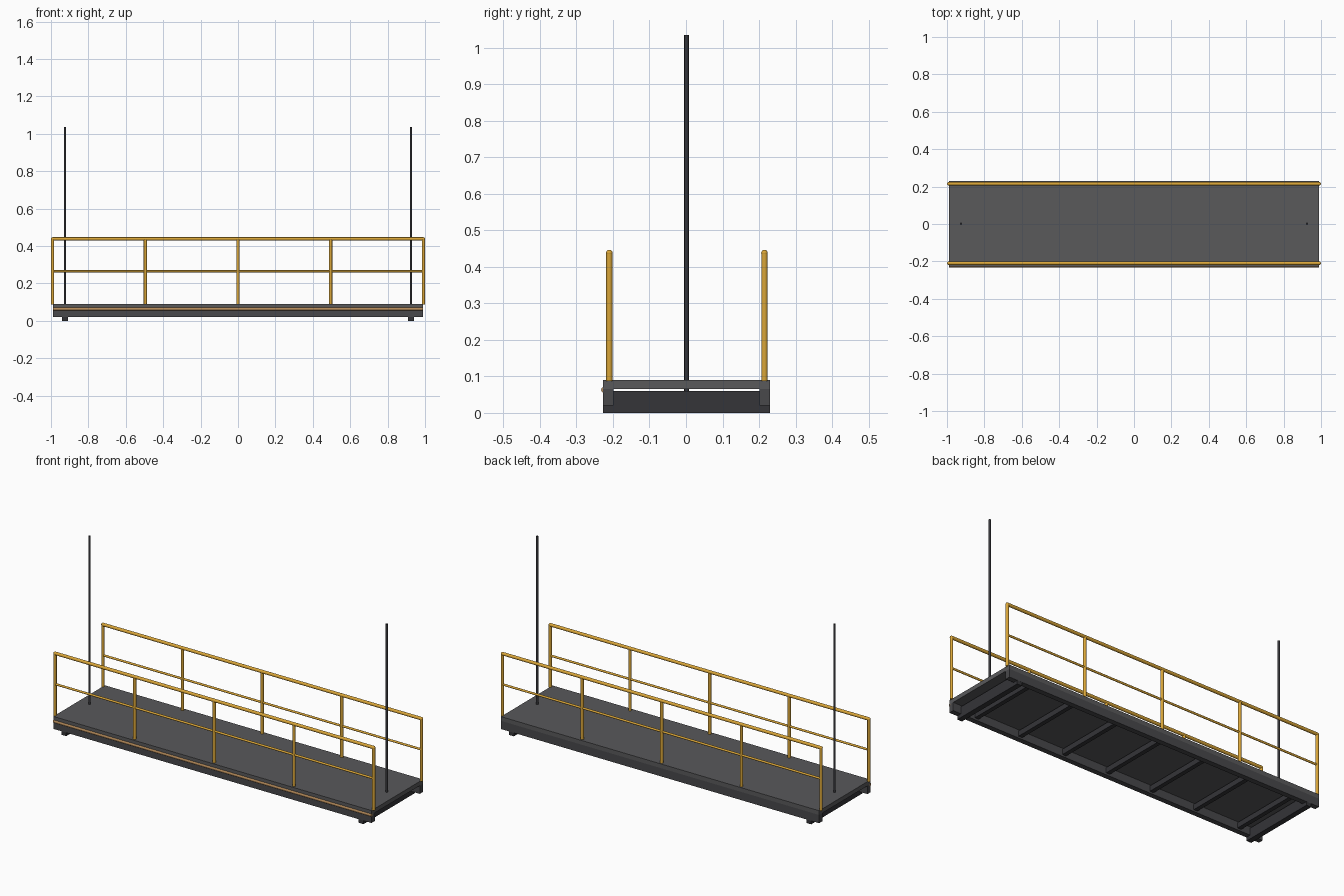
import bpy
from mathutils import Vector

if "Cube" in bpy.data.objects:
    bpy.data.objects.remove(bpy.data.objects["Cube"])

CY = 0.0015      # platform centre line
RAIL_Y = 0.2125  # railing offset from the centre line


def material(name, r, g, b):
    m = bpy.data.materials.new(name)
    m.diffuse_color = (r, g, b, 1)
    m.use_nodes = True
    m.node_tree.nodes["Principled BSDF"].inputs["Base Color"].default_value = m.diffuse_color
    return m


DECK = material("deck_grey", 0.10, 0.10, 0.105)
STEEL = material("steel_grey", 0.065, 0.065, 0.07)
DARK = material("dark_steel", 0.035, 0.035, 0.04)
YELLOW = material("safety_yellow", 0.70, 0.38, 0.04)
TAN = material("rub_strip_tan", 0.45, 0.25, 0.10)


def finish(name, mat):
    ob = bpy.context.object
    ob.name = name
    ob.data.materials.append(mat)
    return ob


def box(name, x, y, z, mat):
    """Box from (min, max) ranges."""
    bpy.ops.mesh.primitive_cube_add(
        size=1, location=[(a + b) / 2 for a, b in (x, y, z)])
    bpy.context.object.scale = [b - a for a, b in (x, y, z)]
    bpy.ops.object.transform_apply(location=False, rotation=False, scale=True)
    return finish(name, mat)


def tube(name, p, q, r, mat):
    p, q = Vector(p), Vector(q)
    d = q - p
    bpy.ops.mesh.primitive_cylinder_add(
        vertices=16, radius=r, depth=d.length, location=(p + q) / 2,
        rotation=d.to_track_quat('Z', 'Y').to_euler())
    bpy.ops.object.shade_smooth_by_angle()
    return finish(name, mat)


# deck plate
box("deck", (-0.99, 0.99), (CY - 0.229, CY + 0.229), (0.066, 0.09), DECK)

# side beams
for s, label in ((-1, "front"), (1, "back")):
    y = sorted((CY + s * 0.2, CY + s * 0.229))
    box(label + "_side_beam", (-0.99, 0.99), y, (0.02, 0.066), STEEL)

# cross joists under the deck
for i in range(7):
    x = -0.84 + i * 0.28
    box(f"joist_{i + 1}", (x - 0.012, x + 0.012), (CY - 0.2, CY + 0.2),
        (0.03, 0.06), DARK)

# end bearers with hanging rods
for s, label in ((-1, "left"), (1, "right")):
    x = s * 0.925
    box(label + "_bearer", (x - 0.015, x + 0.015),
        (CY - 0.2285, CY + 0.2285), (0.0, 0.06), DARK)
    tube(label + "_hanging_rod", (x, CY, 0.055), (x, CY, 1.035), 0.0063, DARK)

# rub strip along the front
tube("front_rub_strip", (-0.99, -0.2245, 0.063), (0.99, -0.2245, 0.063),
     0.008, TAN)

# railings
for s, label in ((-1, "front"), (1, "back")):
    y = CY + 0.001 + s * RAIL_Y
    tube(label + "_top_rail", (-0.991, y, 0.438), (0.991, y, 0.438),
         0.009, YELLOW)
    tube(label + "_mid_rail", (-0.991, y, 0.265), (0.991, y, 0.265),
         0.006, YELLOW)
    for i in range(5):
        x = -0.991 + i * 0.4955
        tube(f"{label}_post_{i + 1}", (x, y, 0.088), (x, y, 0.438),
             0.0085, YELLOW)
    # rounded rail corners
    for x in (-0.991, 0.991):
        bpy.ops.mesh.primitive_uv_sphere_add(
            segments=16, ring_count=8, radius=0.009, location=(x, y, 0.438))
        bpy.ops.object.shade_smooth_by_angle()
        finish(label + "_rail_corner", YELLOW)
